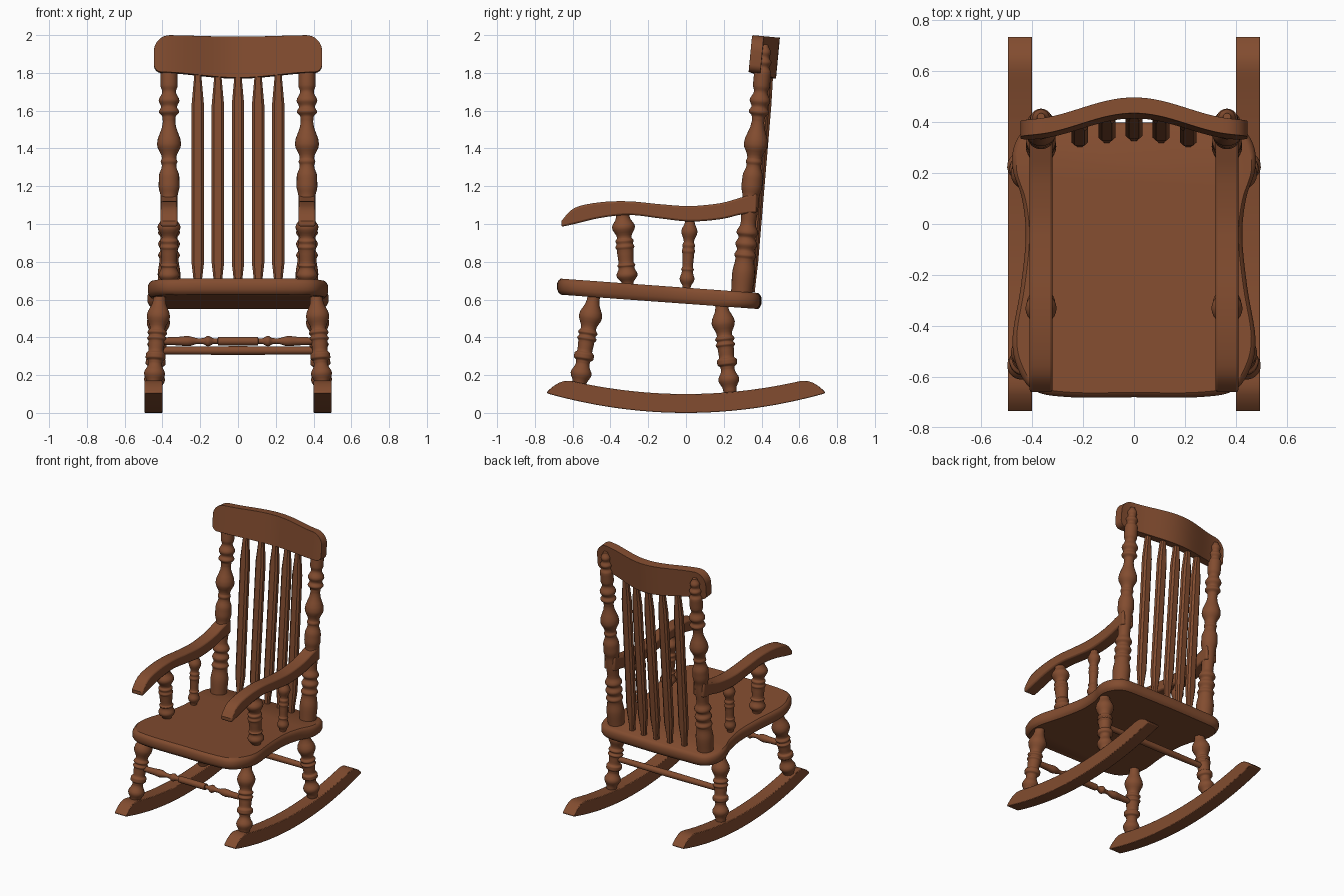
import bpy, bmesh, math
from mathutils import Vector

cube = bpy.data.objects.get("Cube")
if cube:
    bpy.data.objects.remove(cube, do_unlink=True)

BROWN = (0.225, 0.073, 0.029, 1)
wood = bpy.data.materials.new("brown_wood")
wood.use_nodes = True
wood.diffuse_color = BROWN
for node in wood.node_tree.nodes:
    if node.type == 'BSDF_PRINCIPLED':
        node.inputs["Base Color"].default_value = BROWN
        node.inputs["Roughness"].default_value = 0.6


def loft(name, rings, bevel=0.0, angle=35):
    """Skin a list of equal-length point rings, cap both ends."""
    bm = bmesh.new()
    vs = [[bm.verts.new(p) for p in ring] for ring in rings]
    n = len(vs[0])
    for a, b in zip(vs, vs[1:]):
        for i in range(n):
            j = (i + 1) % n
            bm.faces.new((a[i], a[j], b[j], b[i]))
    bm.faces.new(vs[0])
    bm.faces.new(vs[-1])
    bmesh.ops.recalc_face_normals(bm, faces=bm.faces)
    mesh = bpy.data.meshes.new(name)
    bm.to_mesh(mesh)
    bm.free()
    mesh.materials.append(wood)
    obj = bpy.data.objects.new(name, mesh)
    bpy.context.collection.objects.link(obj)
    if bevel:
        mod = obj.modifiers.new("soft_edges", 'BEVEL')
        mod.width, mod.segments = bevel, 2
        mod.limit_method, mod.angle_limit = 'ANGLE', math.radians(40)
    bpy.ops.object.select_all(action='DESELECT')
    obj.select_set(True)
    bpy.context.view_layer.objects.active = obj
    bpy.ops.object.shade_smooth_by_angle(angle=math.radians(angle))
    return obj


def spline(points, steps=5):
    """Smooth curve through the points."""
    p = [Vector(q) for q in points]
    p = [p[0]] + p + [p[-1]]
    out = []
    for a, b, c, d in zip(p, p[1:], p[2:], p[3:]):
        for k in range(steps):
            t = k / steps
            out.append(0.5 * (2 * b + (c - a) * t + (2 * a - 5 * b + 4 * c - d) * t * t
                              + (3 * b - a - 3 * c + d) * t ** 3))
    return out + [p[-1]]


def turned(name, profile, start, end, sides=24, steps=4):
    """Lathe-turned rod: profile is (fraction along axis, radius)."""
    start, end = Vector(start), Vector(end)
    axis = end - start
    turn = axis.to_track_quat('Z', 'Y')
    dense = []
    for (t0, r0), (t1, r1) in zip(profile, profile[1:]):
        for k in range(steps):
            f = k / steps
            dense.append((t0 + (t1 - t0) * f, r0 + (r1 - r0) * (1 - math.cos(math.pi * f)) / 2))
    dense.append(profile[-1])
    rings = []
    for t, r in dense:
        c = start + axis * t
        rings.append([c + turn @ Vector((r * math.cos(a), r * math.sin(a), 0))
                      for a in (math.tau * i / sides for i in range(sides))])
    return loft(name, rings, angle=50)


def box_ring(x0, x1, y, z0, z1):
    return [(x0, y, z0), (x1, y, z0), (x1, y, z1), (x0, y, z1)]


# Seat: waisted outline, softened rim, sloping down to the back
half = spline([(0, -.68), (.25, -.68), (.39, -.655), (.455, -.57), (.477, -.45), (.445, -.25),
               (.425, -.05), (.44, .1), (.477, .22), (.465, .32), (.4, .385), (.25, .395), (0, .4)])
outline = half + [Vector((-p.x, p.y)) for p in half[-2:0:-1]]
rim = [(-.085, .965), (-.075, .985), (-.058, 1), (-.024, 1), (-.008, .985), (0, .965)]
loft("seat", [[(p.x * s, (p.y + .14) * s - .14, .663 + dz - .07 * p.y) for p in outline]
              for dz, s in rim])

# Turned profiles
LEG = [(0, .03), (.07, .036), (.17, .056), (.27, .036), (.3, .038), (.33, .053), (.37, .053),
       (.4, .04), (.5, .043), (.53, .052), (.56, .043), (.59, .052), (.63, .04), (.76, .062),
       (.92, .034), (1, .032)]
ARM_POST = [(0, .028), (.06, .03), (.17, .056), (.27, .042), (.3, .048), (.33, .04), (.5, .044),
            (.54, .05), (.58, .044), (.62, .048), (.66, .038), (.8, .061), (.93, .036), (1, .034)]
BACK_POST = [(0, .056), (.08, .06), (.14, .05), (.155, .058), (.175, .046), (.2, .058), (.225, .044),
             (.245, .058), (.28, .04), (.35, .045), (.39, .045), (.43, .055), (.47, .054), (.515, .038),
             (.53, .044), (.545, .038), (.6, .064), (.69, .033), (.71, .035), (.73, .054), (.75, .042),
             (.775, .055), (.81, .036), (.835, .045), (.89, .045), (.91, .032), (.93, .042),
             (.95, .028), (.97, .034), (1, .015)]
STRETCHER = [(0, .018), (.12, .022), (.19, .027), (.26, .014), (.285, .016), (.315, .028), (.355, .014),
             (.375, .014), (.376, .023), (.5, .023)]
STRETCHER += [(1 - t, r) for t, r in STRETCHER[-2::-1]]

# Arm stations: y, underside, top
ARM = spline([(-.66, .985, 1.015), (-.59, 1.0, 1.085), (-.455, 1.032, 1.115), (-.3, 1.048, 1.12),
              (-.14, 1.03, 1.105), (.02, 1.013, 1.095), (.18, 1.025, 1.11), (.29, 1.05, 1.14),
              (.375, 1.06, 1.165)], 4)

# Rocker stations: arched top with rounded tips
rocker_y = [i * .04 - .64 for i in range(33)]
rocker_y = [-.735, -.72, -.7, -.67] + rocker_y + [.67, .7, .72, .735]


def rocker_top(y):
    tip = max(0, abs(y) - .62) / .115
    return .1 + .072 * min(1, abs(y) / .62) ** 2 - .06 * tip ** 2


for side, s in (("left", 1), ("right", -1)):
    loft(side + "_rocker", [box_ring(s * .4, s * .495, y, .103 * (y / .735) ** 2, rocker_top(y))
                            for y in rocker_y], .008)
    loft(side + "_arm", [box_ring(s * .32, s * .41, *p) for p in ARM], .01)
    turned(side + "_front_leg", LEG, (s * .448, -.57, .12), (s * .413, -.485, .635))
    turned(side + "_rear_leg", LEG, (s * .448, .235, .09), (s * .413, .185, .6))
    turned(side + "_front_arm_post", ARM_POST, (s * .365, -.307, .66), (s * .365, -.337, 1.065))
    turned(side + "_rear_arm_post", [(t, r * .7) for t, r in ARM_POST],
           (s * .365, .002, .64), (s * .365, .022, 1.04))
    turned(side + "_back_post", BACK_POST, (s * .365, .294, .63), (s * .365, .42, 1.95))

# Stretchers between the legs
turned("front_stretcher", STRETCHER, (-.43, -.527, .38), (.43, -.527, .38), 16)
turned("rear_stretcher", [(0, .02), (.5, .023), (1, .02)], (-.43, .212, .33), (.43, .212, .33), 16)


# Crest rail: bowed slab with rounded corners, leaning back
def bow(x):
    return .5 + .5 * math.cos(math.pi * min(1, abs(x) / .42))


def corner(x, r):
    d = max(0, abs(x) - (.445 - r))
    return r - math.sqrt(max(0, r * r - d * d))


crest = []
for i in range(61):
    x = .445 * math.sin(math.pi * (i / 60 - .5))
    top, low = 2 - corner(x, .085), 1.805 - .022 * bow(x) + corner(x, .04)
    ring = []
    for h, depth in ((low, 0), (low, .062), (top, .062), (top, 0)):
        y = .35 + .085 * bow(x) + depth
        ring.append((x, y - .095 * (2 - h), h - .095 * (y - .35)))
    crest.append(ring)
loft("crest_rail", crest, .005)

# Back slats: paddle-shaped, fanned along the bow of the crest
SLAT = [(0, .018), (.03, .019), (.13, .033), (.83, .033), (.96, .019), (1, .018)]
for i in range(5):
    x = (i - 2) * .1065
    low = Vector((x, .30 + .045 * bow(x), .64))
    high = Vector((x, .36 + .085 * bow(x), 1.83))
    rings = []
    for t, w in SLAT:
        c = low.lerp(high, t)
        d = .014 + .3 * w
        rings.append([c + Vector((a * w, b * d, 0)) for a, b in
                      ((-1, -.5), (-.6, -1), (.6, -1), (1, -.5), (1, .5), (.6, 1), (-.6, 1), (-1, .5))])
    loft("back_slat_%d" % (i + 1), rings, angle=20)
